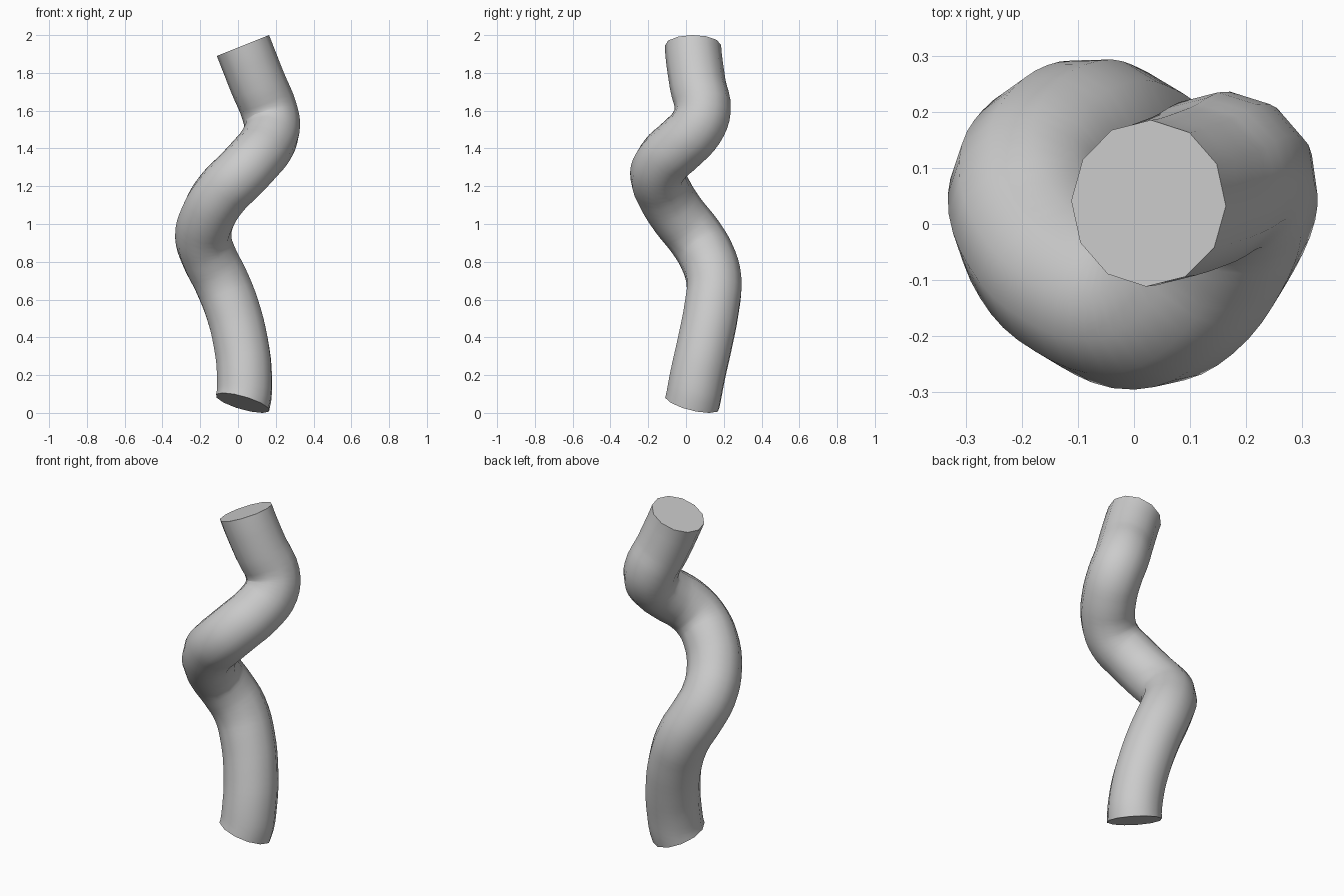
import bpy
from mathutils import Vector

if "Cube" in bpy.data.objects:
    bpy.data.objects.remove(bpy.data.objects["Cube"])

# Centre line of the twisting tube, bottom to top
path = [(.024, .033, .053), (.034, .062, .20), (.015, .10, .37), (-.03, .135, .55),
        (-.09, .148, .70), (-.155, .11, .83), (-.184, .05, .93), (-.155, -.045, 1.05),
        (-.08, -.118, 1.17), (.01, -.148, 1.26), (.085, -.115, 1.34), (.15, -.03, 1.42),
        (.181, .055, 1.51), (.165, .088, 1.60), (.107, .062, 1.74), (.026, .037, 1.945)]

curve = bpy.data.curves.new("twisted_tube", 'CURVE')
curve.dimensions = '3D'
curve.resolution_u = 4
curve.bevel_depth = 0.149
curve.bevel_resolution = 4          # twelve sides
curve.use_fill_caps = True
spline = curve.splines.new('BEZIER')
spline.bezier_points.add(len(path) - 1)
for point, co in zip(spline.bezier_points, path):
    point.co = co
    point.handle_left_type = point.handle_right_type = 'AUTO'

tube = bpy.data.objects.new("twisted_tube", curve)
bpy.context.collection.objects.link(tube)
bpy.context.view_layer.update()

# Tilt the two flat ends
for point, slope in ((spline.bezier_points[0], (.29, .25, 1)),
                     (spline.bezier_points[-1], (-.4, 0, 1))):
    point.handle_left_type = point.handle_right_type = 'FREE'
    step = Vector(slope).normalized() * .05
    point.handle_left = point.co - step
    point.handle_right = point.co + step

# Smooth sides, sharp end rims
bpy.context.view_layer.objects.active = tube
tube.select_set(True)
bpy.ops.object.convert(target='MESH')
bpy.ops.object.shade_smooth_by_angle(angle=0.7)
